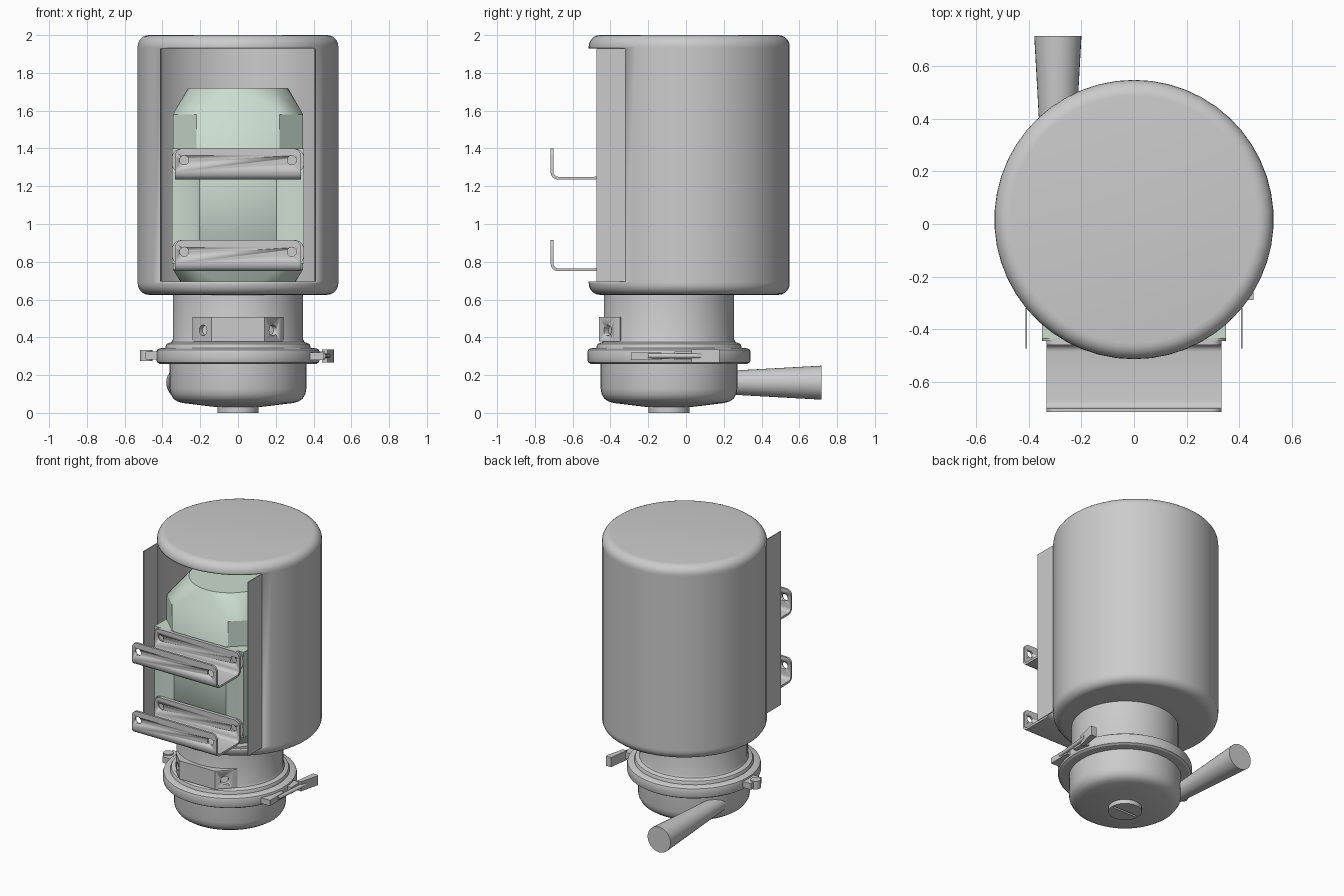
import bpy, bmesh
from math import sin, cos, pi, asin, radians
from mathutils import Matrix, Vector

if "Cube" in bpy.data.objects:
    bpy.data.objects.remove(bpy.data.objects["Cube"])

CY = -0.09          # axis of motor, neck and bowl
SY, SR = 0.017, 0.532   # shroud axis and radius

green = bpy.data.materials.new("pale_green")
green.diffuse_color = (0.60, 0.72, 0.63, 1)
green.use_nodes = True
green.node_tree.nodes["Principled BSDF"].inputs["Base Color"].default_value = green.diffuse_color


def finish(name, bm, mat=None, smooth=True):
    bmesh.ops.recalc_face_normals(bm, faces=bm.faces)
    me = bpy.data.meshes.new(name)
    bm.to_mesh(me)
    bm.free()
    ob = bpy.data.objects.new(name, me)
    bpy.context.collection.objects.link(ob)
    if mat:
        me.materials.append(mat)
    if smooth:
        activate(ob)
        bpy.ops.object.shade_smooth_by_angle(angle=radians(30))
    return ob


def activate(ob):
    bpy.ops.object.select_all(action='DESELECT')
    ob.select_set(True)
    bpy.context.view_layer.objects.active = ob


def lathe(name, profile, cx=0, cy=CY, n=48, closed=False):
    """Revolve (radius, z) points; open profiles get end caps."""
    bm = bmesh.new()
    rings = [[bm.verts.new((cx + r * cos(2 * pi * i / n), cy + r * sin(2 * pi * i / n), z))
              for i in range(n)] for r, z in profile]
    pairs = list(zip(rings, rings[1:])) + ([(rings[-1], rings[0])] if closed else [])
    for a, b in pairs:
        for i in range(n):
            j = (i + 1) % n
            bm.faces.new((a[i], a[j], b[j], b[i]))
    if not closed:
        bm.faces.new(rings[0])
        bm.faces.new(rings[-1])
    return finish(name, bm)


def prism(name, pts, lo, hi, axis='z', mat=None, round_r=0, round_test=None):
    """Extrude a 2D outline along z (xy points) or x (yz points)."""
    put = (lambda p, h: (p[0], p[1], h)) if axis == 'z' else (lambda p, h: (h, p[0], p[1]))
    bm = bmesh.new()
    a = [bm.verts.new(put(p, lo)) for p in pts]
    b = [bm.verts.new(put(p, hi)) for p in pts]
    bm.faces.new(a)
    bm.faces.new(b)
    for i in range(len(pts)):
        j = (i + 1) % len(pts)
        bm.faces.new((a[i], a[j], b[j], b[i]))
    if round_r:
        edges = [e for e in bm.edges if round_test(*[v.co for v in e.verts])]
        bmesh.ops.bevel(bm, geom=edges, offset=round_r, segments=5, profile=0.5, affect='EDGES')
    return finish(name, bm, mat)


def box(name, x0, x1, y0, y1, z0, z1, **kw):
    return prism(name, [(x0, y0), (x1, y0), (x1, y1), (x0, y1)], z0, z1, **kw)


def rod(name, p, q, r0, r1=None, n=24):
    p, q = Vector(p), Vector(q)
    bm = bmesh.new()
    rot = (q - p).to_track_quat('Z', 'Y').to_matrix().to_4x4()
    bmesh.ops.create_cone(bm, cap_ends=True, segments=n, radius1=r0,
                          radius2=r0 if r1 is None else r1, depth=(q - p).length,
                          matrix=Matrix.Translation((p + q) / 2) @ rot)
    return finish(name, bm)


def cut(ob, cutter):
    m = ob.modifiers.new("cut", 'BOOLEAN')
    m.object, m.operation, m.solver = cutter, 'DIFFERENCE', 'EXACT'
    activate(ob)
    bpy.ops.object.modifier_apply(modifier=m.name)
    bpy.data.objects.remove(cutter)


# shroud: rounded can of thin sheet with a front window
half = asin(0.41 / SR)
angles = [-pi / 2 - half + 2 * half * i / 14 for i in range(14)]
angles += [-pi / 2 + half + (2 * pi - 2 * half) * i / 36 for i in range(36)]
f = 0.06
low = [(SR - f + f * sin(t), 0.625 + f - f * cos(t)) for t in [pi / 12 * k for k in range(7)]]
prof = low + [(SR, 0.695), (SR, 1.93)] + [(r, 2.625 - z) for r, z in reversed(low)]
bm = bmesh.new()
rings = [[bm.verts.new((r * cos(a), SY + r * sin(a), z)) for a in angles] for r, z in prof]
for k in range(len(prof) - 1):
    for i in range(50):
        if k == len(low) and i < 14:
            continue
        j = (i + 1) % 50
        bm.faces.new((rings[k][i], rings[k][j], rings[k + 1][j], rings[k + 1][i]))
bm.faces.new(rings[0])
bm.faces.new(rings[-1])
shroud = finish("shroud", bm)
sol = shroud.modifiers.new("sheet", 'SOLIDIFY')
sol.thickness, sol.offset = 0.006, -1

# window side flanges
for s, side in ((-1, "left"), (1, "right")):
    box("window_flange_" + side, s * 0.41 - 0.003, s * 0.41 + 0.003, -0.475, -0.32, 0.695, 1.93)

# motor: chamfered square body blending into round ends
bm = bmesh.new()
for z in (0.76, 1.58):
    for sx in (-1, 1):
        for sy in (-1, 1):
            bm.verts.new((sx * 0.345, CY + sy * 0.22, z))
            bm.verts.new((sx * 0.22, CY + sy * 0.335, z))
for r, z in ((0.265, 0.63), (0.265, 1.72)):
    for i in range(32):
        bm.verts.new((r * cos(pi * i / 16), CY + r * sin(pi * i / 16), z))
bmesh.ops.convex_hull(bm, input=bm.verts)
bmesh.ops.dissolve_limit(bm, angle_limit=0.01, verts=bm.verts, edges=bm.edges)
finish("motor_body", bm, green)

# corner pads carrying the brackets
for s, side in ((-1, "left"), (1, "right")):
    prism("motor_pad_" + side, [(s * 0.195, -0.42), (s * 0.225, -0.436), (s * 0.35, -0.436),
                                (s * 0.35, -0.25), (s * 0.195, -0.25)], 0.79, 1.40, mat=green)

# two U-shaped wall brackets
t, R = 0.015, 0.04
for z0, lvl in ((0.75, "lower"), (1.235, "upper")):
    top, yf, yb = z0 + 0.165, -0.717, -0.446
    arc = [pi / 8 * k for k in range(5)]

    def u_side(d):
        left = [(yf + R - (R - d) * cos(a), z0 + R - (R - d) * sin(a)) for a in arc]
        right = [(yb + yf - y, z) for y, z in reversed(left)]
        return [(yf + d, top)] + left + right + [(yb - d, top)]
    br = prism("bracket_" + lvl, u_side(0) + u_side(t)[::-1], -0.333, 0.333, axis='x', round_r=0.04,
               round_test=lambda a, b: min(a.z, b.z) > top - 1e-4 and abs(a.x - b.x) < 1e-4)
    plate = box("bracket_plate_" + lvl, -0.35, 0.35, -0.446, -0.436, z0 + 0.035, top, round_r=0.05,
                round_test=lambda a, b: abs(a.y - b.y) > 0.005 and abs(a.x - b.x) < 1e-4)
    for s in (-1, 1):
        x, z = s * 0.285, z0 + 0.103
        cut(br, rod("hole", (x, -0.8, z), (x, -0.44, z), 0.024))

# neck, clamp ring, bowl and drain plug
lathe("neck", [(0.345, 0.66), (0.345, 0.39), (0.352, 0.375), (0.378, 0.365), (0.385, 0.35), (0.385, 0.33)])
lathe("clamp_ring", [(0.34, 0.258), (0.415, 0.26), (0.428, 0.268), (0.432, 0.28), (0.432, 0.322),
                     (0.428, 0.334), (0.415, 0.342), (0.34, 0.345)], closed=True)
lathe("bowl", [(0.362, 0.27), (0.362, 0.13), (0.357, 0.10), (0.342, 0.075), (0.32, 0.06),
               (0.29, 0.052), (0.11, 0.03)])
plug = lathe("drain_plug", [(0.108, 0.04), (0.108, 0)])
cut(plug, box("slot", -0.095, 0.095, CY - 0.007, CY + 0.007, -0.02, 0.012))

# flared outlet pipe, tangential to the bowl
rod("outlet_pipe", (-0.29, 0.0, 0.16), (-0.29, 0.717, 0.16), 0.05, 0.09, 32)

# bent name-free lug plate on the neck front, ears drilled at 45 degrees
lug = prism("neck_lug", [(-0.24, -0.35), (-0.225, -0.375), (-0.14, -0.46), (0.14, -0.46), (0.225, -0.375),
                         (0.24, -0.35), (0.2, -0.31), (-0.2, -0.31)], 0.378, 0.508)
for s in (-1, 1):
    cut(lug, rod("hole", (s * 0.26, -0.49, 0.437), (s * 0.16, -0.39, 0.437), 0.028))

# clamp latch on the right: lug, rod, end block, pull tab
box("latch_lug", 0.36, 0.455, -0.29, -0.13, 0.28, 0.32)
rod("latch_rod", (0.452, -0.2, 0.302), (0.478, 0.08, 0.302), 0.013, n=16)
box("latch_block", 0.39, 0.46, -0.06, 0.04, 0.28, 0.325)
prism("latch_handle", [(0.445, 0.03), (0.475, 0.03), (0.508, 0.165), (0.505, 0.178), (0.465, 0.178)], 0.267, 0.335)

# clamp hinge on the left
box("hinge_block", -0.49, -0.40, CY - 0.06, CY + 0.06, 0.282, 0.325)
rod("hinge_pin", (-0.485, CY, 0.275), (-0.485, CY, 0.333), 0.033)
